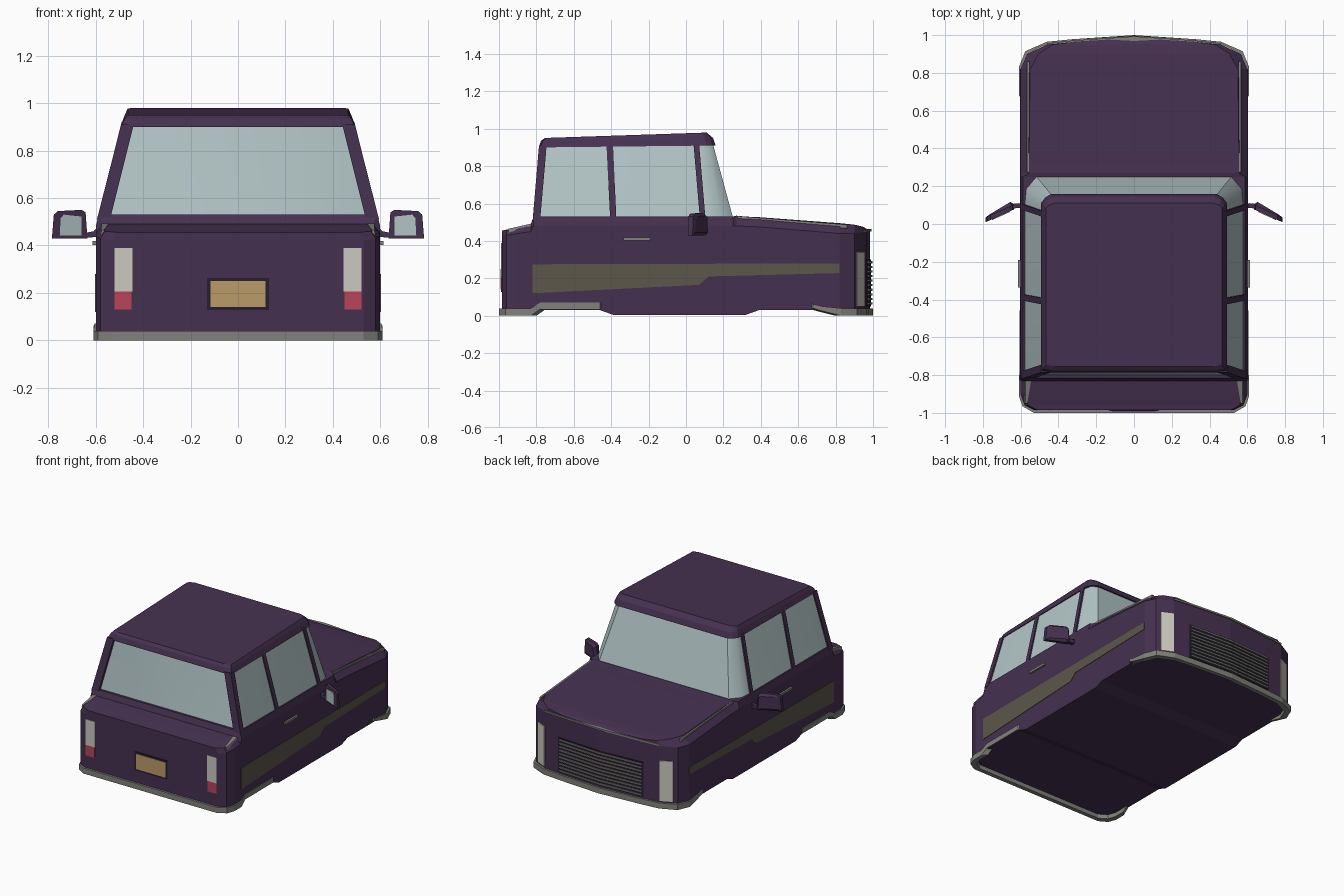
import bpy, bmesh, math

if "Cube" in bpy.data.objects:
    bpy.data.objects.remove(bpy.data.objects["Cube"])


def material(name, rgb):
    m = bpy.data.materials.new(name)
    m.diffuse_color = (*rgb, 1)
    m.use_nodes = True
    m.node_tree.nodes["Principled BSDF"].inputs["Base Color"].default_value = m.diffuse_color
    return m


PAINT = material("paint", (.06, .03, .08))
DARK = material("dark_trim", (.02, .012, .03))
GLASS = material("glass", (.45, .56, .57))
METAL = material("metal", (.22, .22, .20))
PANEL = material("side_panel", (.11, .095, .07))
LIGHT = material("lamp_white", (.60, .58, .53))
RED = material("lamp_red", (.48, .06, .10))
GOLD = material("plate", (.50, .33, .14))


def loft(name, rings, mat, mirror=False):
    """Skin a list of equal-length rings and cap both ends."""
    bm = bmesh.new()
    vs = [[bm.verts.new(p) for p in r] for r in rings]
    n = len(rings[0])
    for a, b in zip(vs, vs[1:]):
        for i in range(n):
            j = (i + 1) % n
            bm.faces.new((a[i], a[j], b[j], b[i]))
    bm.faces.new(vs[0][::-1])
    bm.faces.new(vs[-1])
    bmesh.ops.recalc_face_normals(bm, faces=bm.faces)
    me = bpy.data.meshes.new(name)
    bm.to_mesh(me)
    bm.free()
    me.materials.append(mat)
    ob = bpy.data.objects.new(name, me)
    bpy.context.collection.objects.link(ob)
    if mirror:
        ob.modifiers.new("Mirror", 'MIRROR')
    return ob


def both(half):
    """Complete a half outline with its mirror image."""
    return half + [(-p[0], *p[1:]) for p in reversed(half) if p[0] > 0]


def wrap(name, half, mat, depth=.03):
    """Band that wraps round the nose or tail; points are x, y, z0, z1."""
    rings = []
    for x, y, a, b in both(half):
        ix, iy = x * .95, y - math.copysign(depth, y)
        rings.append([(x, y, a), (x, y, b), (ix, iy, b), (ix, iy, a)])
    return loft(name, rings, mat)


def box(name, x, y, z, mat, mirror=False):
    rings = [[(x[0], y[0], k), (x[1], y[0], k), (x[1], y[1], k), (x[0], y[1], k)] for k in z]
    return loft(name, rings, mat, mirror)


def bar(name, x0, y0, z0, x1, y1, z1, mat):
    """Leaning post between two rectangles at heights z0 and z1, mirrored."""
    rings = [[(x[0], y[0], z), (x[1], y[0], z), (x[1], y[1], z), (x[0], y[1], z)]
             for x, y, z in ((x0, y0, z0), (x1, y1, z1))]
    return loft(name, rings, mat, True)


# Lower body: stations of y, half width, bottom, shoulder, inset, top
stations = [
    (-.985, .53, .03, .42, .02, .455), (-.96, .58, .03, .43, .02, .46),
    (-.90, .60, .03, .44, .03, .475), (-.83, .60, .03, .45, .03, .49),
    (-.815, .60, .03, .48, .012, .53), (-.46, .60, .03, .48, .012, .53),
    (-.39, .60, .005, .48, .012, .53), (.25, .60, .005, .48, .012, .53),
    (.27, .60, .005, .48, .045, .535), (.32, .60, .005, .478, .045, .53),
    (.39, .60, .03, .475, .045, .527), (.82, .60, .03, .44, .05, .495),
    (.90, .565, .03, .44, .06, .487), (.95, .46, .03, .445, .03, .475),
    (.965, .32, .03, .45, .01, .465), (.985, .005, .03, .455, .002, .46)]
loft("body", [[(x, y, z) for x, z in both([(w, b), (w, s), (w - i, t)])][0:6]
              for y, w, b, s, i, t in stations], PAINT)

# Cabin glass with wrapped windscreen
low = [(.56, -.80), (.583, -.79), (.583, .10), (.575, .19), (.52, .255)]
high = [(.46, -.765), (.484, -.755), (.484, .06), (.47, .12), (.43, .145)]
glass = loft("windows", [[(x, y, .51) for x, y in both(low)],
                         [(x, y, .915) for x, y in both(high)]], GLASS)
bpy.context.view_layer.objects.active = glass
glass.select_set(True)
bpy.ops.object.shade_smooth_by_angle(angle=math.radians(40))

# Roof with sloping top
roof = [([(.44, -.787), (.493, -.78), (.493, .11), (.47, .14), (.44, .158)], .90, .91),
        ([(.43, -.775), (.478, -.765), (.478, .10), (.46, .13), (.43, .145)], .935, .95),
        ([(.42, -.755), (.465, -.745), (.465, .085), (.45, .10), (.42, .11)], .95, .98)]
loft("roof", [[(x, y, a + (b - a) * (y + .77) / .9) for x, y in both(o)] for o, a, b in roof], PAINT)

# Window pillars
bar("rear_pillar", (.54, .595), (-.82, -.78), .51, (.44, .493), (-.786, -.745), .91, PAINT)
bar("middle_pillar", (.56, .593), (-.405, -.372), .51, (.46, .491), (-.425, -.39), .91, PAINT)
bar("front_pillar", (.56, .593), (.075, .105), .51, (.46, .491), (.04, .07), .92, PAINT)

# Bumpers
wrap("front_bumper", [(.61, .68, .04, .062), (.61, .73, .025, .05), (.61, .83, 0, .04),
                      (.575, .915, 0, .04), (.46, .965, 0, .04), (.33, .978, 0, .04),
                      (0, 1, 0, .04)], METAL)
wrap("rear_bumper", [(.606, -.46, .035, .07), (.606, -.78, .035, .07), (.61, -.83, 0, .04),
                     (.61, -.91, 0, .04), (.59, -.965, 0, .04), (.53, -1, 0, .04),
                     (0, -1, 0, .04)], METAL)

# Grille slats and backing
wrap("grille_back", [(.34, .969, .05, .30), (0, .988, .05, .30)], DARK)
for i in range(10):
    z = .06 + i * .0245
    wrap("grille_slat", [(.33, .978, z, z + .011), (0, .997, z, z + .011)], METAL)

# Bright trim on bonnet and rear deck
wrap("nose_trim", [(.46, .957, .445, .457), (.32, .972, .448, .46), (0, .993, .452, .464)], METAL)
loft("bonnet_trim", [[(.552, y, z - .02), (.566, y, z - .02), (.566, y, z), (.552, y, z)]
                     for y, z in ((.275, .533), (.86, .487))], METAL, True)
loft("deck_trim", [[(.575 - w, y, z - .02), (.58, y, z - .02), (.575, y, z), (.575 - w, y, z)]
                   for y, z, w in ((-.83, .492, .03), (-.95, .465, .01))], METAL, True)

# Headlights on the angled corners
loft("headlight", [[(x, y, .05), (x, y, .34), (x - .01, y - .03, .34), (x - .01, y - .03, .05)]
                   for x, y in ((.46, .956), (.54, .918))], LIGHT, True)

# Tail lights and number plate
box("tail_light", (.445, .52), (-.989, -.96), (.205, .39), LIGHT, True)
box("tail_light_red", (.45, .52), (-.989, -.96), (.13, .205), RED, True)
box("plate_frame", (-.13, .13), (-.99, -.96), (.127, .262), DARK)
box("plate", (-.117, .117), (-.993, -.96), (.14, .25), GOLD)

# Side panels and door handles
side = [(-.82, .275), (.82, .28), (.82, .228), (.12, .21), (.07, .165), (-.82, .12)]
loft("side_panel", [[(x, y, z) for y, z in side] for x in (.59, .603)], PANEL, True)
box("door_handle", (.59, .613), (-.335, -.19), (.402, .418), METAL, True)

# Wing mirrors, facing the rear
shape = [(.635, .43), (.785, .43), (.777, .53), (.76, .545), (.66, .55), (.643, .54)]
lean = lambda x: .075 - (x - .64) * .45
loft("mirror_shell", [[(.71 + (x - .71) * s, lean(x) + d, .49 + (z - .49) * s) for x, z in shape]
                      for d, s in ((0, 1), (.025, 1), (.04, .75))], PAINT, True)
pane = [(.66, .442), (.752, .442), (.748, .515), (.735, .53), (.66, .522)]
loft("mirror_glass", [[(x, lean(x) + d, z) for x, z in pane] for d in (-.004, .01)], GLASS, True)
loft("mirror_arm", [[(x, y, a), (x, y + .025, a), (x, y + .025, b), (x, y, b)]
                    for x, y, a, b in ((.575, .075, .44, .49), (.61, .085, .435, .46),
                                       (.66, .08, .43, .45))], PAINT, True)
